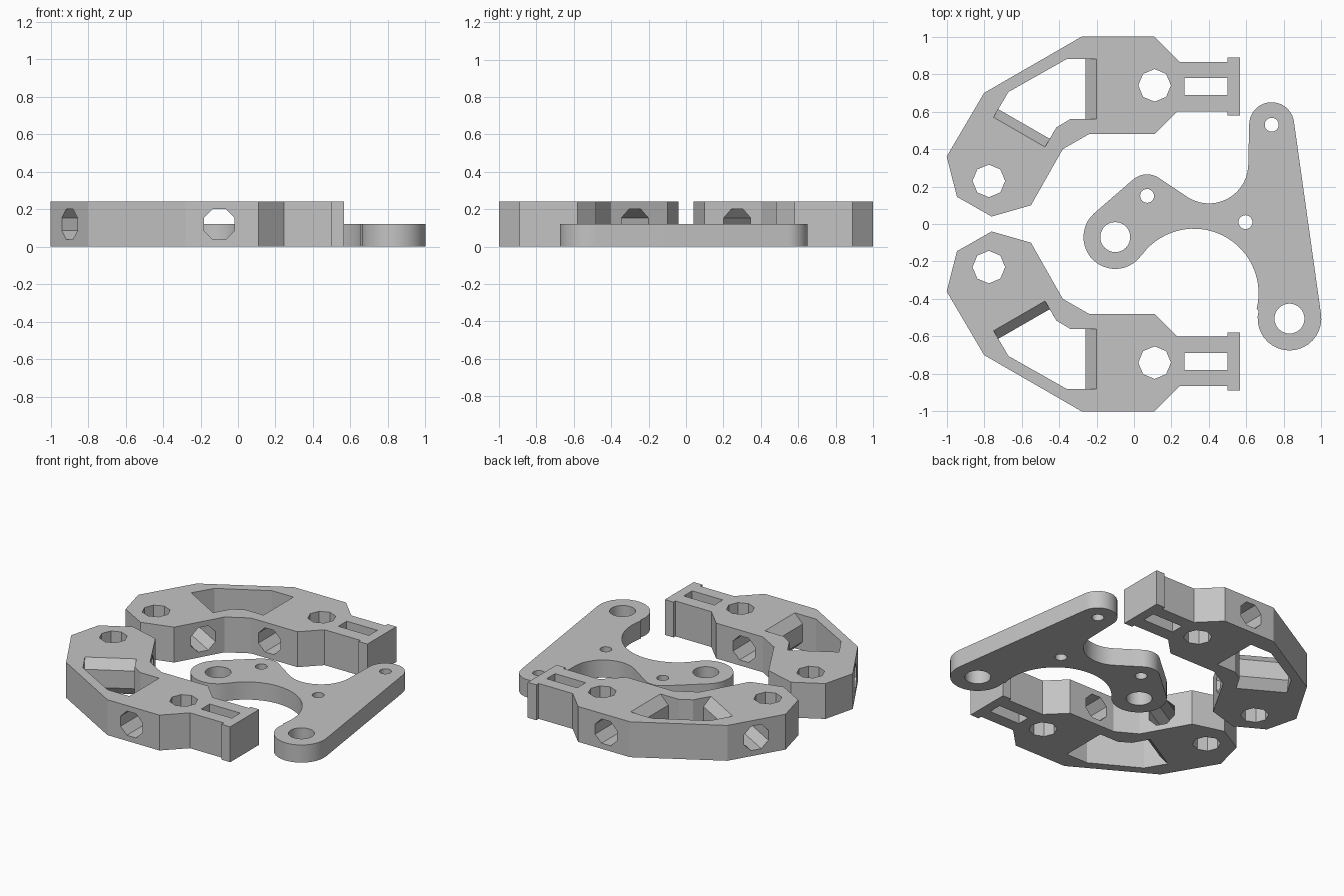
import bpy, bmesh, math
from mathutils import Matrix, Vector

if "Cube" in bpy.data.objects:
    bpy.data.objects.remove(bpy.data.objects["Cube"], do_unlink=True)

JAW_H, PLATE_H = 0.24, 0.12

grey = bpy.data.materials.new("plain grey")
grey.use_nodes = True
grey.diffuse_color = (0.55, 0.55, 0.55, 1)
grey.node_tree.nodes["Principled BSDF"].inputs["Base Color"].default_value = (0.55, 0.55, 0.55, 1)


def make_object(name, bm):
    bmesh.ops.recalc_face_normals(bm, faces=bm.faces)
    mesh = bpy.data.meshes.new(name)
    bm.to_mesh(mesh)
    bm.free()
    mesh.materials.append(grey)
    obj = bpy.data.objects.new(name, mesh)
    bpy.context.collection.objects.link(obj)
    return obj


def loft(name, layers):
    """Solid through stacked outlines, given as (outline, z) pairs."""
    bm = bmesh.new()
    rings = [[bm.verts.new((x, y, z)) for x, y in outline] for outline, z in layers]
    n = len(rings[0])
    for low, high in zip(rings, rings[1:]):
        for i in range(n):
            j = (i + 1) % n
            bm.faces.new((low[i], low[j], high[j], high[i]))
    bm.faces.new(rings[0])
    bm.faces.new(rings[-1])
    return make_object(name, bm)


def rod(centre, axis, radius, sides, spin=0.0, length=0.9):
    """Cutter for a round or many-sided hole along an axis."""
    bm = bmesh.new()
    turn = Vector(axis).to_track_quat('Z', 'Y').to_matrix().to_4x4()
    bmesh.ops.create_cone(bm, cap_ends=True, segments=sides, radius1=radius, radius2=radius,
                          depth=length,
                          matrix=Matrix.Translation(centre) @ turn @ Matrix.Rotation(spin, 4, 'Z'))
    return make_object("hole_cutter", bm)


def cut(obj, cutters):
    bpy.context.view_layer.objects.active = obj
    for cutter in cutters:
        cutter.hide_render = True
        mod = obj.modifiers.new("hole", 'BOOLEAN')
        mod.operation = 'DIFFERENCE'
        mod.solver = 'EXACT'
        mod.object = cutter
        bpy.ops.object.modifier_apply(modifier=mod.name)
        bpy.data.objects.remove(cutter, do_unlink=True)


def arc(cx, cy, r, start, end, n=20):
    """Points on an arc, angles in degrees."""
    angles = [math.radians(start + (end - start) * i / n) for i in range(n + 1)]
    return [(cx + r * math.cos(a), cy + r * math.sin(a)) for a in angles]


# Gripper jaw body
jaw_outline = [(-0.28, 1), (0.11, 1), (0.245, 0.865), (0.5, 0.865), (0.5, 0.89), (0.565, 0.89),
               (0.565, 0.58), (0.5, 0.58), (0.5, 0.6), (0.23, 0.6), (0.11, 0.48), (-0.24, 0.48),
               (-0.38, 0.4), (-0.55, 0.1), (-0.76, 0.04), (-0.945, 0.145), (-1, 0.36), (-0.8, 0.7)]
jaw = loft("back_jaw", [(jaw_outline, 0), (jaw_outline, JAW_H)])

# Window whose two end walls thicken at mid height
narrow = [(-0.36, 0.88), (-0.26, 0.88), (-0.26, 0.56), (-0.34, 0.56),
          (-0.415, 0.515), (-0.45, 0.455), (-0.725, 0.613), (-0.67, 0.705)]
wide = list(narrow)
wide[1], wide[2] = (-0.2, 0.88), (-0.2, 0.56)
wide[5], wide[6] = (-0.475, 0.411), (-0.75, 0.57)
window = loft("window_cutter", [(wide, -0.1), (wide, 0), (narrow, 0.06),
                                (narrow, JAW_H - 0.06), (wide, JAW_H), (wide, 0.4)])

# Slot in the jaw tip
slot_outline = [(0.27, 0.69), (0.5, 0.69), (0.5, 0.78), (0.27, 0.78)]
slot = loft("slot_cutter", [(slot_outline, -0.1), (slot_outline, 0.4)])

# Octagonal holes, two upright and two sideways
mid = JAW_H / 2
eighth = math.pi / 8
cut(jaw, [window, slot,
          rod((0.11, 0.74, mid), (0, 0, 1), 0.087, 8),
          rod((-0.775, 0.23, mid), (0, 0, 1), 0.087, 8),
          rod((-0.1, 0.74, mid), (0, 1, 0), 0.089, 8, eighth),
          rod((-0.68, 0.405, mid), (0.866, -0.5, 0), 0.089, 8, eighth)])

# Mirrored jaw
bm = bmesh.new()
bm.from_mesh(jaw.data)
bmesh.ops.scale(bm, vec=(1, -1, 1), verts=bm.verts)
front_jaw = make_object("front_jaw", bm)

# Flat linkage plate: rounded lobes joined by tangent lines and hollow curves
plate_outline = (arc(-0.1, -0.07, 0.17, -36, -229) + arc(0.07, 0.15, 0.115, 131, 56)
                 + arc(0.4, 0.32, 0.21, 236, 358) + arc(0.735, 0.53, 0.12, 178, 8)
                 + arc(0.83, -0.505, 0.17, 8, -194) + arc(0.32, -0.37, 0.345, -14, 143, 28))
plate = loft("linkage_plate", [(plate_outline, 0), (plate_outline, PLATE_H)])

# Pivot holes
pivots = [(-0.1, -0.07, 0.08), (0.83, -0.505, 0.08),
          (0.07, 0.15, 0.037), (0.595, 0.01, 0.037), (0.735, 0.53, 0.037)]
cut(plate, [rod((x, y, 0.06), (0, 0, 1), r, 32) for x, y, r in pivots])

# Smooth only the plate's curved edges
bpy.ops.object.select_all(action='DESELECT')
plate.select_set(True)
bpy.context.view_layer.objects.active = plate
bpy.ops.object.shade_smooth_by_angle(angle=math.radians(30))
